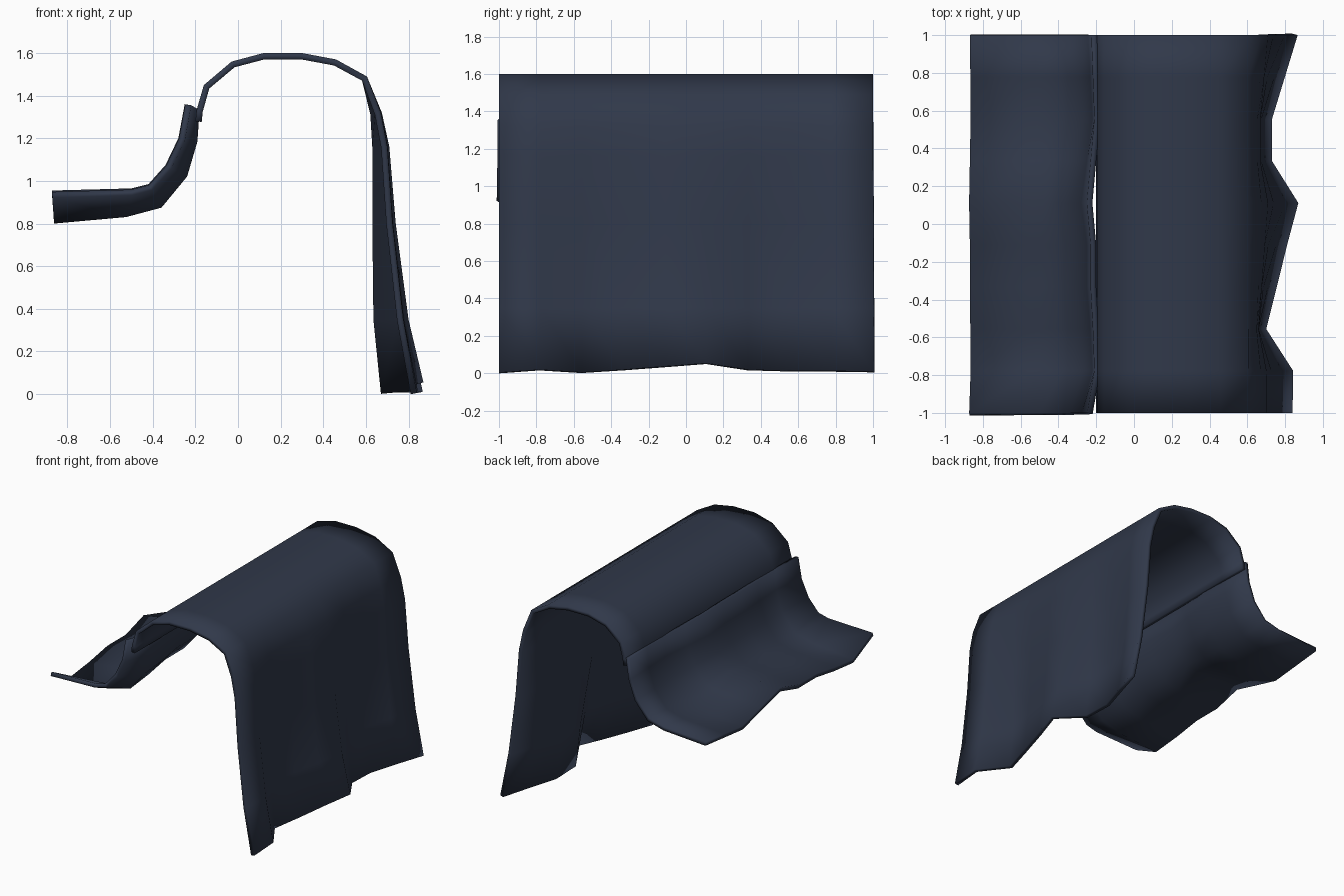
import bpy

if "Cube" in bpy.data.objects:
    bpy.data.objects.remove(bpy.data.objects["Cube"])

mat = bpy.data.materials.new("navy_cloth")
mat.diffuse_color = (0.03, 0.04, 0.068, 1)
mat.use_nodes = True
mat.node_tree.nodes["Principled BSDF"].inputs["Base Color"].default_value = mat.diffuse_color


def cloth(name, profile_a, profile_b, folds, hems, thickness):
    """Sheet swept along y; each station blends profile_a to profile_b by its fold weight."""
    n, rows = len(folds), len(profile_a)
    verts, faces = [], []
    for i, ((ax, az), (bx, bz)) in enumerate(zip(profile_a, profile_b)):
        for j, w in enumerate(folds):
            z = az + (bz - az) * w + (hems[j] if i == rows - 1 else 0)
            verts.append((ax + (bx - ax) * w, -1 + 2 * j / (n - 1), z))
    for i in range(rows - 1):
        for j in range(n - 1):
            a = i * n + j
            faces.append((a, a + n, a + n + 1, a + 1))
    me = bpy.data.meshes.new(name)
    me.from_pydata(verts, [], faces)
    me.polygons.foreach_set("use_smooth", [True] * len(faces))
    me.materials.append(mat)
    ob = bpy.data.objects.new(name, me)
    bpy.context.collection.objects.link(ob)
    mod = ob.modifiers.new("thickness", "SOLIDIFY")
    mod.thickness = thickness
    mod.offset = -1
    return ob


# Arched sheet with the long hanging flap on the right
arch = [(-.20, 1.28), (-.195, 1.33), (-.16, 1.45), (-.03, 1.56), (.12, 1.6),
        (.30, 1.6), (.46, 1.57), (.605, 1.49)]
inner_fold = [(.65, 1.32), (.66, 1.16), (.66, .8), (.665, .35), (.70, .005)]
outer_fold = [(.675, 1.32), (.71, 1.16), (.74, .8), (.80, .35), (.87, .005)]
cloth("draped_sheet", arch + inner_fold, arch + outer_fold,
      [.82, .84, 0, .33, .65, 1, .18, .18, .58, .98],
      [0, .015, 0, .015, .033, .05, .015, .008, .008, .005], .03)

# Short sheet curving away to the left, with a wavy edge
low = [(-.865, .83), (-.53, .86), (-.375, .90), (-.265, 1.035), (-.22, 1.19), (-.21, 1.335)]
high = [(-.873, .955), (-.50, .965), (-.42, .985), (-.34, 1.075), (-.28, 1.2), (-.25, 1.36)]
cloth("side_sheet", low, high,
      [.95, 0, .2, .5, .5, 1, .5, 0, .2, .4], [0] * 10, .03)
